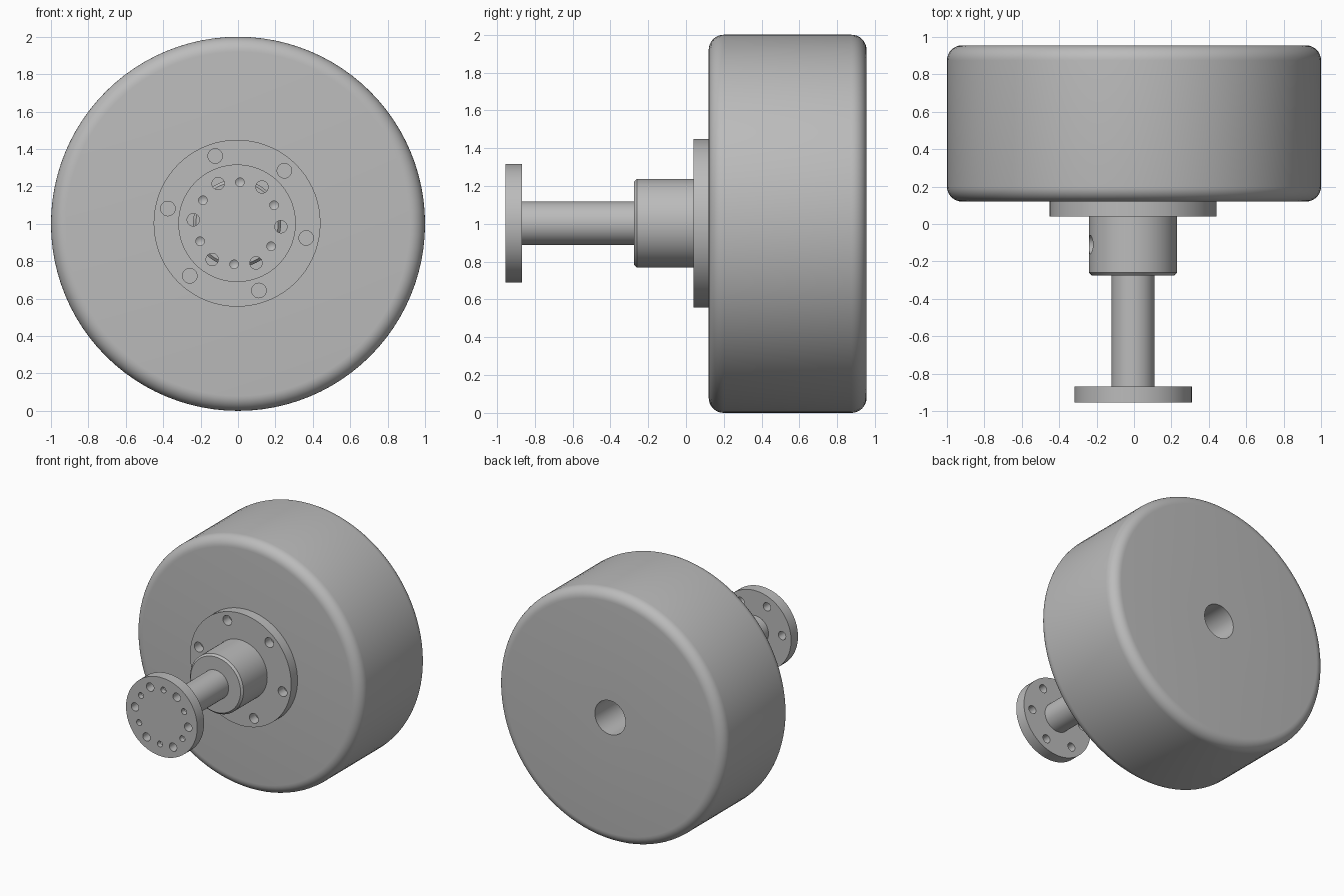
import bpy, bmesh, math
from mathutils import Matrix, Vector

cube = bpy.data.objects.get("Cube")
if cube:
    bpy.data.objects.remove(cube, do_unlink=True)

AXIS_X, AXIS_Z = -0.005, 1.003   # axis of the shaft assembly

grey = bpy.data.materials.new("machined grey")
grey.use_nodes = True
COLOUR = (0.5, 0.5, 0.5, 1)
grey.diffuse_color = COLOUR
grey.node_tree.nodes["Principled BSDF"].inputs["Base Color"].default_value = COLOUR


def lathe(name, profile, centre, segments=72):
    """Revolve (radius, y) points about the y direction."""
    bm = bmesh.new()
    verts = [bm.verts.new((r, y, 0)) for r, y in profile]
    edges = [bm.edges.new(pair) for pair in zip(verts, verts[1:])]
    bmesh.ops.spin(bm, geom=verts + edges, cent=(0, 0, 0), axis=(0, 1, 0),
                   angle=math.tau, steps=segments, use_merge=False)
    bmesh.ops.remove_doubles(bm, verts=bm.verts, dist=0.0001)
    bmesh.ops.recalc_face_normals(bm, faces=bm.faces)
    bmesh.ops.translate(bm, verts=bm.verts, vec=(centre[0], 0, centre[1]))
    mesh = bpy.data.meshes.new(name)
    bm.to_mesh(mesh)
    bm.free()
    mesh.materials.append(grey)
    obj = bpy.data.objects.new(name, mesh)
    bpy.context.collection.objects.link(obj)
    return obj


def rounded(r, y, size, start, steps=8):
    """Quarter-circle fillet points around (r, y)."""
    angles = [math.radians(start + 90 * i / steps) for i in range(steps + 1)]
    return [(r + size * math.cos(a), y + size * math.sin(a)) for a in angles]


def drill(obj, holes):
    """Cut holes given as (start, end, radius, tip length)."""
    bm = bmesh.new()
    for start, end, radius, tip in holes:
        start, end = Vector(start), Vector(end)
        way = end - start
        turn = way.to_track_quat('Z', 'Y').to_matrix().to_4x4()
        made = bmesh.ops.create_cone(
            bm, cap_ends=True, segments=24, radius1=radius, radius2=radius, depth=way.length,
            matrix=Matrix.Translation((start + end) / 2) @ turn)
        if tip:
            # conical drill point
            far = [f for f in {f for v in made["verts"] for f in v.link_faces}
                   if len(f.verts) > 4 and (f.calc_center_median() - end).length < 0.001]
            poked = bmesh.ops.poke(bm, faces=far)
            bmesh.ops.translate(bm, verts=poked["verts"], vec=way.normalized() * tip)
    bmesh.ops.recalc_face_normals(bm, faces=bm.faces)
    mesh = bpy.data.meshes.new("drill_cutter")
    bm.to_mesh(mesh)
    bm.free()
    mesh.materials.append(grey)
    cutter = bpy.data.objects.new("drill_cutter", mesh)
    cutter.hide_render = True
    bpy.context.collection.objects.link(cutter)
    mod = obj.modifiers.new("holes", 'BOOLEAN')
    mod.operation, mod.solver, mod.object = 'DIFFERENCE', 'EXACT', cutter
    bpy.context.view_layer.update()
    graph = bpy.context.evaluated_depsgraph_get()
    result = bpy.data.meshes.new_from_object(obj.evaluated_get(graph))
    obj.modifiers.clear()
    obj.data = result
    bpy.data.objects.remove(cutter, do_unlink=True)


def ring(count, circle, first, y0, y1, radius, tip=0):
    """Evenly spaced holes parallel to the axis."""
    holes = []
    for i in range(count):
        a = math.radians(first) + math.tau * i / count
        x, z = AXIS_X + circle * math.cos(a), AXIS_Z + circle * math.sin(a)
        holes.append(((x, y0, z), (x, y1, z), radius, tip))
    return holes


def disc(radius, y0, y1):
    return [(0, y0), (radius, y0), (radius, y1), (0, y1)]


axis = (AXIS_X, AXIS_Z)

# Large drum with rounded rims and a bore in the back
F = 0.08
drum = lathe("drum", [(0, 0.12)] + rounded(1 - F, 0.12 + F, F, -90)
             + rounded(1 - F, 0.955 - F, F, 0)
             + [(0.135, 0.955), (0.135, 0.2), (0, 0.2)], (0, 1), 96)

# Bolted flange
flange = lathe("mounting_flange", disc(0.446, 0.04, 0.12), axis)
drill(flange, ring(6, 0.378, 48, 0.0, 0.118, 0.039))

# Chamfered hub with a radial set screw hole
hub = lathe("hub", [(0, -0.275), (0.22, -0.275), (0.235, -0.26), (0.235, 0.04), (0, 0.04)], axis)
a = math.radians(168)
out = Vector((math.cos(a), 0, math.sin(a)))
base = Vector((AXIS_X, -0.11, AXIS_Z))
drill(hub, [(base + out * 0.3, base + out * 0.115, 0.05, 0)])

# Shaft and end plate
shaft = lathe("shaft", disc(0.115, -0.87, -0.275), axis, 48)
plate = lathe("end_plate", disc(0.314, -0.955, -0.868), axis)
drill(plate, ring(6, 0.235, -4.5, -1.0, -0.8, 0.033)
      + ring(6, 0.22, 26, -1.0, -0.915, 0.023, 0.015))

# Smooth shading with crisp edges
bpy.ops.object.select_all(action='DESELECT')
for obj in (drum, flange, hub, shaft, plate):
    obj.select_set(True)
bpy.context.view_layer.objects.active = drum
bpy.ops.object.shade_smooth_by_angle(angle=math.radians(30))
